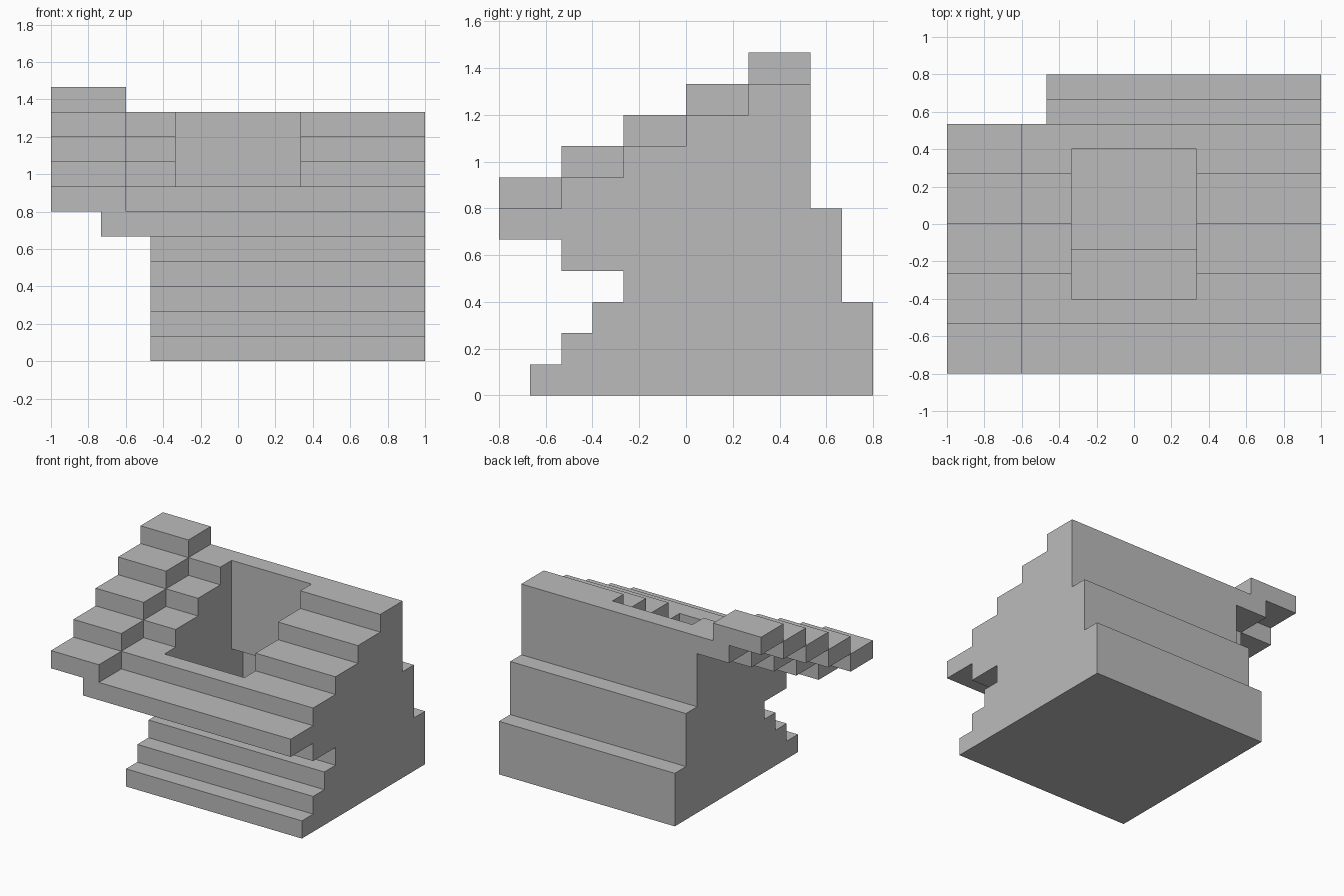
import bpy
import bmesh

U = 2 / 15  # one block

cube = bpy.data.objects.get("Cube")
if cube:
    bpy.data.objects.remove(cube, do_unlink=True)

grey = bpy.data.materials.new("stone grey")
grey.use_nodes = True
grey.diffuse_color = (0.5, 0.5, 0.5, 1)
grey.node_tree.nodes["Principled BSDF"].inputs["Base Color"].default_value = grey.diffuse_color


def extrude_profile(name, profile, x0, x1):
    """Extrude a (y, z) outline, given in blocks, from x0 to x1."""
    bm = bmesh.new()
    face = bm.faces.new([bm.verts.new((x0 * U, y * U, z * U)) for y, z in profile])
    grown = bmesh.ops.extrude_face_region(bm, geom=[face])["geom"]
    verts = [v for v in grown if isinstance(v, bmesh.types.BMVert)]
    bmesh.ops.translate(bm, verts=verts, vec=((x1 - x0) * U, 0, 0))
    bmesh.ops.recalc_face_normals(bm, faces=bm.faces)
    mesh = bpy.data.meshes.new(name)
    bm.to_mesh(mesh)
    bm.free()
    mesh.materials.append(grey)
    obj = bpy.data.objects.new(name, mesh)
    bpy.context.collection.objects.link(obj)
    return obj


def box(name, x0, x1, y0, y1, z0, z1):
    return extrude_profile(name, [(y0, z0), (y1, z0), (y1, z1), (y0, z1)], x0, x1)


# Main body: stepped plinth, overhanging front, stepped back
outline = [(6, 0), (6, 3), (5, 3), (5, 6), (4, 6), (4, 10)]
for i in range(4, 0, -1):  # seating steps down towards the front
    outline += [(2 * i - 6, 6 + i), (2 * i - 6, 5 + i)]
outline += [(-6, 6), (-6, 5), (-4, 5), (-4, 4), (-2, 4)]
for i in range(3, 0, -1):  # plinth steps
    outline += [(-2 - (3 - i), i), (-3 - (3 - i), i)]
outline += [(-5, 0)]
body = extrude_profile("stepped_body", outline, -3.5, 7.5)

# Hollow well in the middle, following the stepped back wall
well = extrude_profile("well_cutter", [
    (3, 12), (3, 5), (4, 5), (4, 2), (5, 2), (5, 1),
    (-1, 1), (-1, 5), (-3, 5), (-3, 12)], -2.5, 2.5)
well.hide_render = True
cut = body.modifiers.new("well", "BOOLEAN")
cut.operation = "DIFFERENCE"
cut.solver = "EXACT"
cut.object = well
bpy.context.view_layer.objects.active = body
bpy.ops.object.modifier_apply(modifier=cut.name)
bpy.data.objects.remove(well, do_unlink=True)

# Raised side stair: each tread rests on a corbel sticking out of the body
for i in range(5):
    y = 2 * i - 6
    box(f"side_corbel_{i + 1}", -5.5, -3.5, y, y + 2, 5 + i, 6 + i)
    box(f"side_tread_{i + 1}", -7.5, -4.5, y, y + 2, 6 + i, 7 + i)
